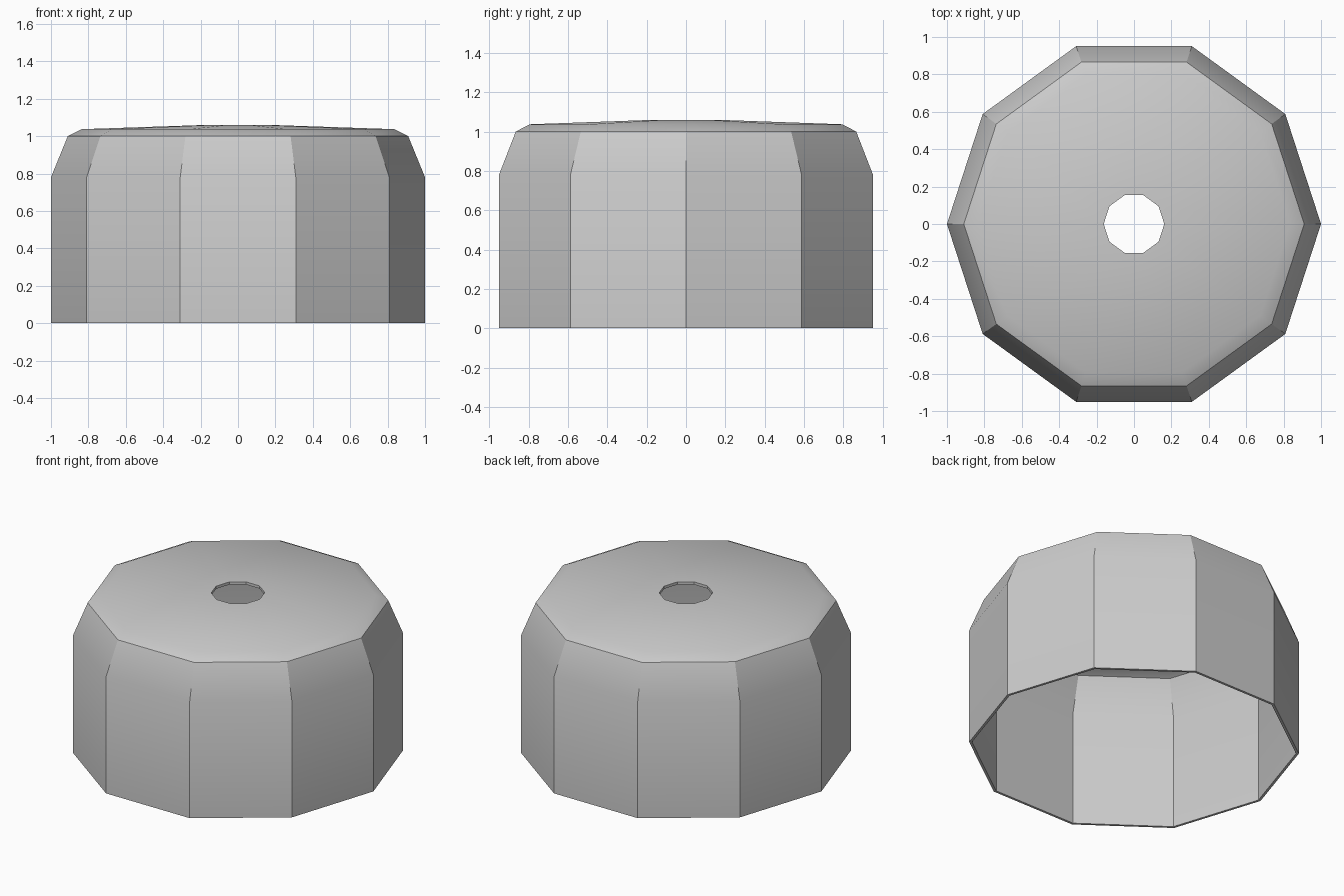
import bpy, bmesh, math

if "Cube" in bpy.data.objects:
    bpy.data.objects.remove(bpy.data.objects["Cube"])

SIDES = 10

# Closed wall cross-section (radius, z): outside going up, then inside going down
PROFILE = [
    (1.00, 0.00), (1.00, 0.78), (0.91, 1.00), (0.835, 1.037), (0.162, 1.06),
    (0.162, 1.042), (0.83, 1.019), (0.898, 0.987), (0.983, 0.776), (0.983, 0.00),
]


def lathe(name, profile, sides):
    """Revolve a closed profile around z."""
    bm = bmesh.new()
    rings = []
    for i in range(sides):
        a = 2 * math.pi * i / sides
        rings.append([bm.verts.new((r * math.cos(a), r * math.sin(a), z)) for r, z in profile])
    n = len(profile)
    for i in range(sides):
        p, q = rings[i], rings[(i + 1) % sides]
        for j in range(n):
            k = (j + 1) % n
            bm.faces.new((p[j], q[j], q[k], p[k]))
    bmesh.ops.recalc_face_normals(bm, faces=bm.faces[:])
    mesh = bpy.data.meshes.new(name)
    bm.to_mesh(mesh)
    bm.free()
    obj = bpy.data.objects.new(name, mesh)
    bpy.context.collection.objects.link(obj)
    return obj


# Hollow ten-sided cap, open below, with a hole in the slightly domed top
cap = lathe("hollow_cap", PROFILE, SIDES)
bpy.context.view_layer.objects.active = cap
cap.select_set(True)
bpy.ops.object.shade_smooth_by_angle(angle=math.radians(30))
